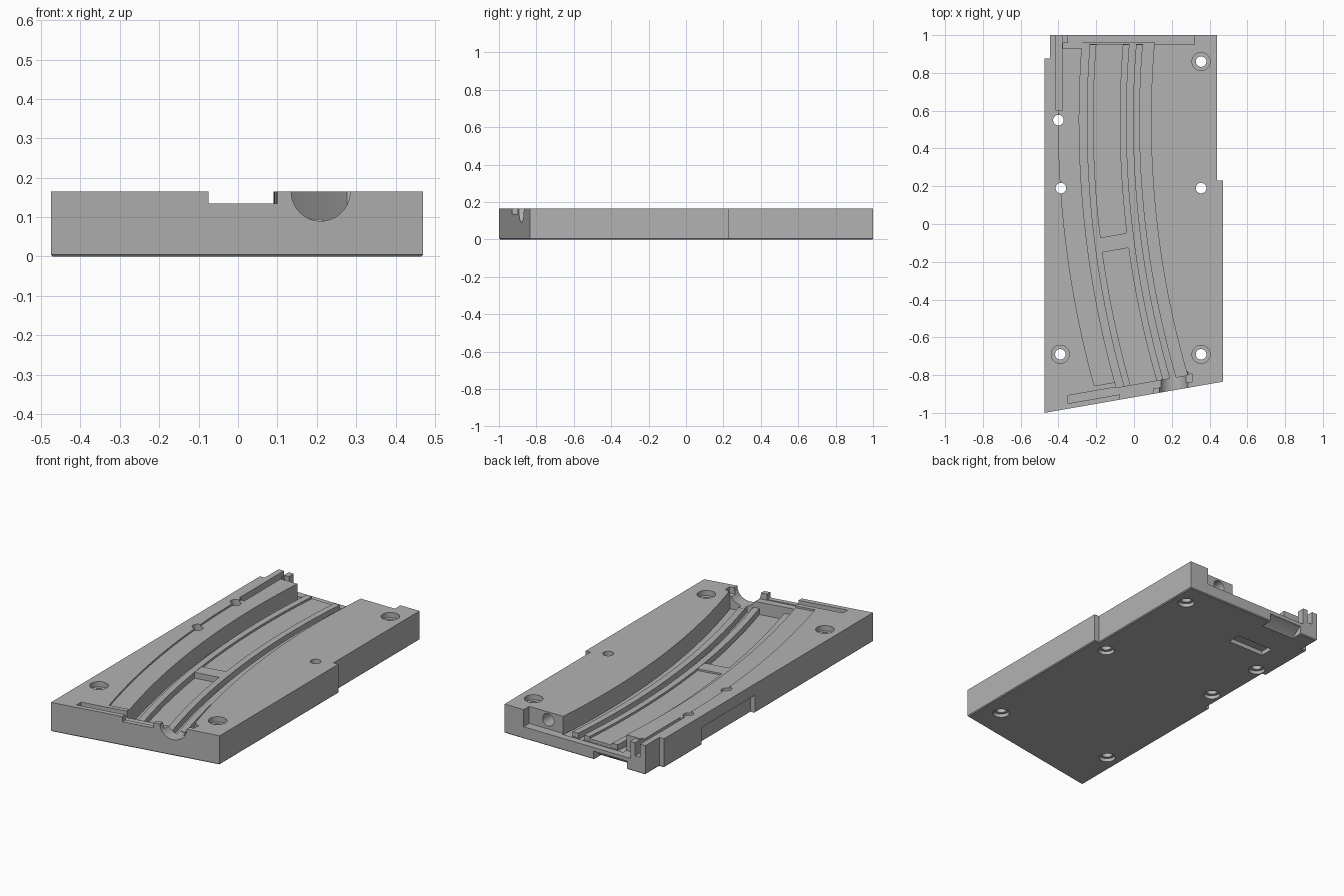
import bpy, bmesh, math
from mathutils import Matrix

old = bpy.data.objects.get("Cube")
if old:
    bpy.data.objects.remove(old)

TOP = 0.165
SLOPE = 0.175          # slant of the front edge
ARC_X, ARC_Y = 4.91, 0.55   # centre of all the curved channels


def make(name, bm):
    bmesh.ops.recalc_face_normals(bm, faces=bm.faces)
    me = bpy.data.meshes.new(name)
    bm.to_mesh(me)
    bm.free()
    ob = bpy.data.objects.new(name, me)
    bpy.context.collection.objects.link(ob)
    return ob


def prism(name, outline, z0, z1, chamfer=0):
    bm = bmesh.new()
    low = bm.faces.new([bm.verts.new((x, y, z0)) for x, y in outline])
    ext = bmesh.ops.extrude_face_region(bm, geom=[low], use_keep_orig=True)
    for v in ext["geom"]:
        if isinstance(v, bmesh.types.BMVert):
            v.co.z = z1
    if chamfer:
        bmesh.ops.bevel(bm, geom=list(low.edges), offset=chamfer,
                        segments=1, affect='EDGES')
    return make(name, bm)


def box(name, x0, x1, y0, y1, z0, z1):
    return prism(name, [(x0, y0), (x1, y0), (x1, y1), (x0, y1)], z0, z1)


def cylinder(name, r, centre, length, along_y=False):
    bm = bmesh.new()
    m = Matrix.Translation(centre)
    if along_y:
        m = m @ Matrix.Rotation(math.pi / 2, 4, 'X')
    bmesh.ops.create_cone(bm, cap_ends=True, segments=40, radius1=r,
                          radius2=r, depth=length, matrix=m)
    return make(name, bm)


def arc_x(x, y):
    return ARC_X - math.sqrt((ARC_X - x) ** 2 - (y - ARC_Y) ** 2)


def arc_side(x, start, end, end_slope, n=28):
    """Points on one concentric arc, cut off by two slanted lines."""
    ys = []
    for k, s in ((start, SLOPE), (end, end_slope)):
        y = k
        for _ in range(8):
            y = k + s * arc_x(x, y)
        ys.append(y)
    steps = [ys[0] + (ys[1] - ys[0]) * i / n for i in range(n + 1)]
    return [(arc_x(x, y), y) for y in steps]


def strip(name, left, right, start, end, z0, z1, end_slope=0.0):
    a = arc_side(left, start, end, end_slope)
    b = arc_side(right, start, end, end_slope)
    return prism(name, b + a[::-1], z0, z1)


# Plate blank
body = prism("mould_plate", [(-.475, -1), (.47, -.835), (.47, .23), (.44, .23),
                             (.44, 1), (-.445, 1), (-.445, .875), (-.475, .875)],
             0, TOP, chamfer=0.005)


def combine(tool, op='DIFFERENCE'):
    tool.hide_render = True
    mod = body.modifiers.new("shape", 'BOOLEAN')
    mod.operation, mod.solver, mod.object = op, 'EXACT', tool
    bpy.context.view_layer.objects.active = body
    bpy.ops.object.modifier_apply(modifier=mod.name)
    bpy.data.objects.remove(tool)


# Curved cavity: shallow shelf, then the deep channel
combine(strip("shelf_cut", -.40, .06, -.82, .93, .155, .3))
combine(strip("channel_cut", -.29, .09, -.85, .96, .06, .31))

# Raised ridges and floor in the channel
for left, right in ((-.25, -.215), (-.075, -.04), (-.005, .03)):
    combine(strip("ridge", left, right, -.853, .953, .05, .095), 'UNION')
combine(strip("raised_floor", -.22, -.07, -.06, .951, .045, .083), 'UNION')
combine(strip("bridge", -.217, -.07, -.121, -.041, .04, .093, SLOPE), 'UNION')

# Slanted slot, rim notch and half-round opening at the front
slot = [(x, k + SLOPE * x) for x, k in
        ((-.35, -.889), (.31, -.889), (.31, -.847), (-.35, -.847))]
combine(prism("front_slot", slot, .13, .32))
combine(prism("front_notch", [(-.075, -1.1), (.1, -1.1), (.1, -.86), (-.075, -.89)],
              .135, .33))
combine(cylinder("half_round", .075, (.21, -.89, TOP), .22, True))

# Recess and catch at the back
combine(box("back_recess", -.35, .32, .95, 1.1, .068, .34))
combine(box("back_gap", -.377, -.26, .928, .957, .066, .35))
combine(box("side_slot", -.412, -.381, .6, 1.11, .09, .36))
combine(cylinder("back_bore", .035, (.2, .93, .12), .16, True))

# Underside pocket, wedge at the back edge and side relief
combine(box("under_pocket", -.32, -.09, .69, .77, -.1, .025))
wedge = prism("wedge", [(.92, -.01), (1.02, -.01), (1.02, .05), (.99, .045)], -.33, -.12)
wedge.data.transform(Matrix(((0, 0, 1, 0), (1, 0, 0, 0), (0, 1, 0, 0), (0, 0, 0, 1))))
wedge.data.flip_normals() if wedge.data.polygons[0].normal.x > 0 else None
combine(wedge)
combine(box("side_relief", -.6, -.447, .06, .54, -.1, .1))

# Bolt and dowel holes
bolts = [(.355, .86), (-.39, -.69), (.355, -.69)]
dowels = [(-.40, .55), (-.387, .19), (.355, .19)]
for x, y in bolts + dowels:
    combine(cylinder("hole", .028, (x, y, .1), .5))
    combine(cylinder("under_bore", .044, (x, y, -.04), .12))
for x, y in bolts:
    combine(cylinder("counterbore", .048, (x, y, .2), .13))

# Single grey finish
grey = bpy.data.materials.new("plain_grey")
grey.use_nodes = True
colour = (.45, .45, .45, 1)
grey.diffuse_color = colour
grey.node_tree.nodes["Principled BSDF"].inputs["Base Color"].default_value = colour
body.data.materials.clear()
body.data.materials.append(grey)
for p in body.data.polygons:
    p.material_index = 0

bpy.ops.object.select_all(action='DESELECT')
body.select_set(True)
bpy.context.view_layer.objects.active = body
bpy.ops.object.shade_smooth_by_angle(angle=math.radians(30))
